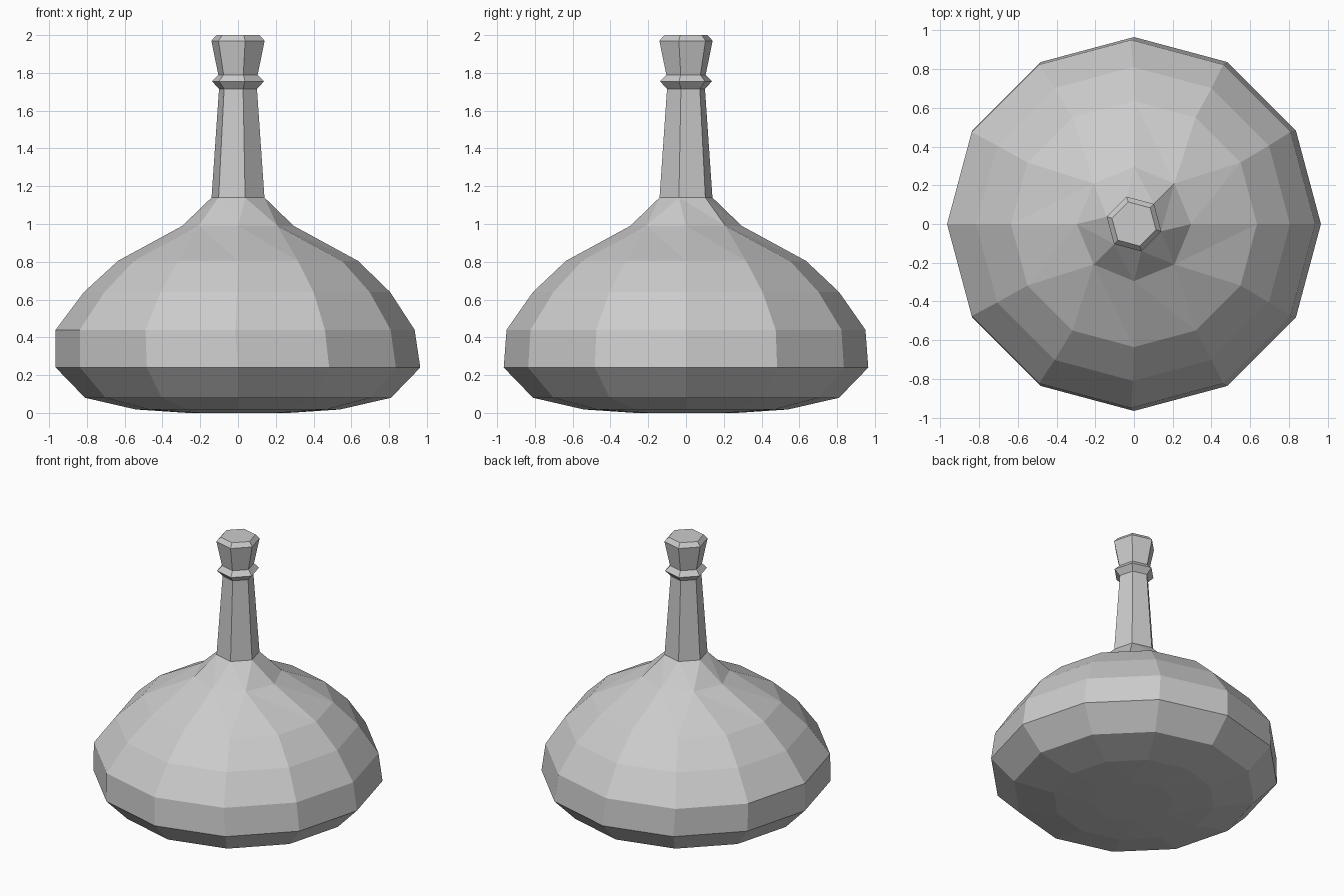
import bpy, bmesh, math

if "Cube" in bpy.data.objects:
    bpy.data.objects.remove(bpy.data.objects["Cube"], do_unlink=True)

grey = bpy.data.materials.new("light grey")
grey.use_nodes = True
colour = (0.6, 0.6, 0.6, 1)
grey.diffuse_color = colour
grey.node_tree.nodes["Principled BSDF"].inputs["Base Color"].default_value = colour


def ring(bm, sides, radius, z, turn=0, cx=0):
    """Level polygon of vertices, turned by some degrees."""
    verts = []
    for i in range(sides):
        a = math.radians(turn) + math.tau * i / sides
        verts.append(bm.verts.new((cx + radius * math.cos(a), radius * math.sin(a), z)))
    return verts, math.radians(turn)


def join(bm, low, high):
    """Skin two rings, which may have different side counts."""
    (a, ta), (b, tb) = low, high
    if len(a) == len(b):
        for i in range(len(a)):
            j = (i + 1) % len(a)
            bm.faces.new((a[i], a[j], b[j], b[i]))
        return
    i = j = 0
    while i < len(a) or j < len(b):
        next_a = ta + math.tau * (i + 1) / len(a)
        next_b = tb + math.tau * (j + 1) / len(b)
        va, vb = a[i % len(a)], b[j % len(b)]
        if j == len(b) or (i < len(a) and next_a <= next_b):
            i += 1
            bm.faces.new((va, a[i % len(a)], vb))
        else:
            j += 1
            bm.faces.new((va, b[j % len(b)], vb))


def build(name, specs, cap_low=False, cap_high=False):
    bm = bmesh.new()
    rings = [ring(bm, *s) for s in specs]
    for low, high in zip(rings, rings[1:]):
        join(bm, low, high)
    if cap_low:
        bm.faces.new(rings[0][0][::-1])
    if cap_high:
        bm.faces.new(rings[-1][0])
    mesh = bpy.data.meshes.new(name)
    bm.to_mesh(mesh)
    bm.free()
    mesh.materials.append(grey)
    obj = bpy.data.objects.new(name, mesh)
    bpy.context.collection.objects.link(obj)


TURN = -15  # the neck hexagon is twisted against the body

# Wide, squat body narrowing to the neck: sides, radius, height, turn, shift
build("flask_body", [
    (8, 0.27, 0.0),
    (12, 0.54, 0.018),
    (12, 0.81, 0.08),
    (12, 0.965, 0.24),
    (12, 0.95, 0.44, 0, -0.015),
    (12, 0.81, 0.64, 0, -0.005),
    (12, 0.635, 0.805),
    (8, 0.295, 0.99),
    (6, 0.145, 1.14, TURN),
], cap_low=True)

# Tapering six-sided neck
build("flask_neck", [
    (6, 0.145, 1.14, TURN),
    (6, 0.104, 1.715, TURN),
])

# Raised collar
build("neck_collar", [
    (6, 0.104, 1.715, TURN),
    (6, 0.142, 1.755, TURN),
    (6, 0.108, 1.79, TURN),
])

# Flared stopper with a bevelled top
build("stopper", [
    (6, 0.108, 1.79, TURN),
    (6, 0.146, 1.97, TURN),
    (6, 0.118, 2.0, TURN),
], cap_high=True)
